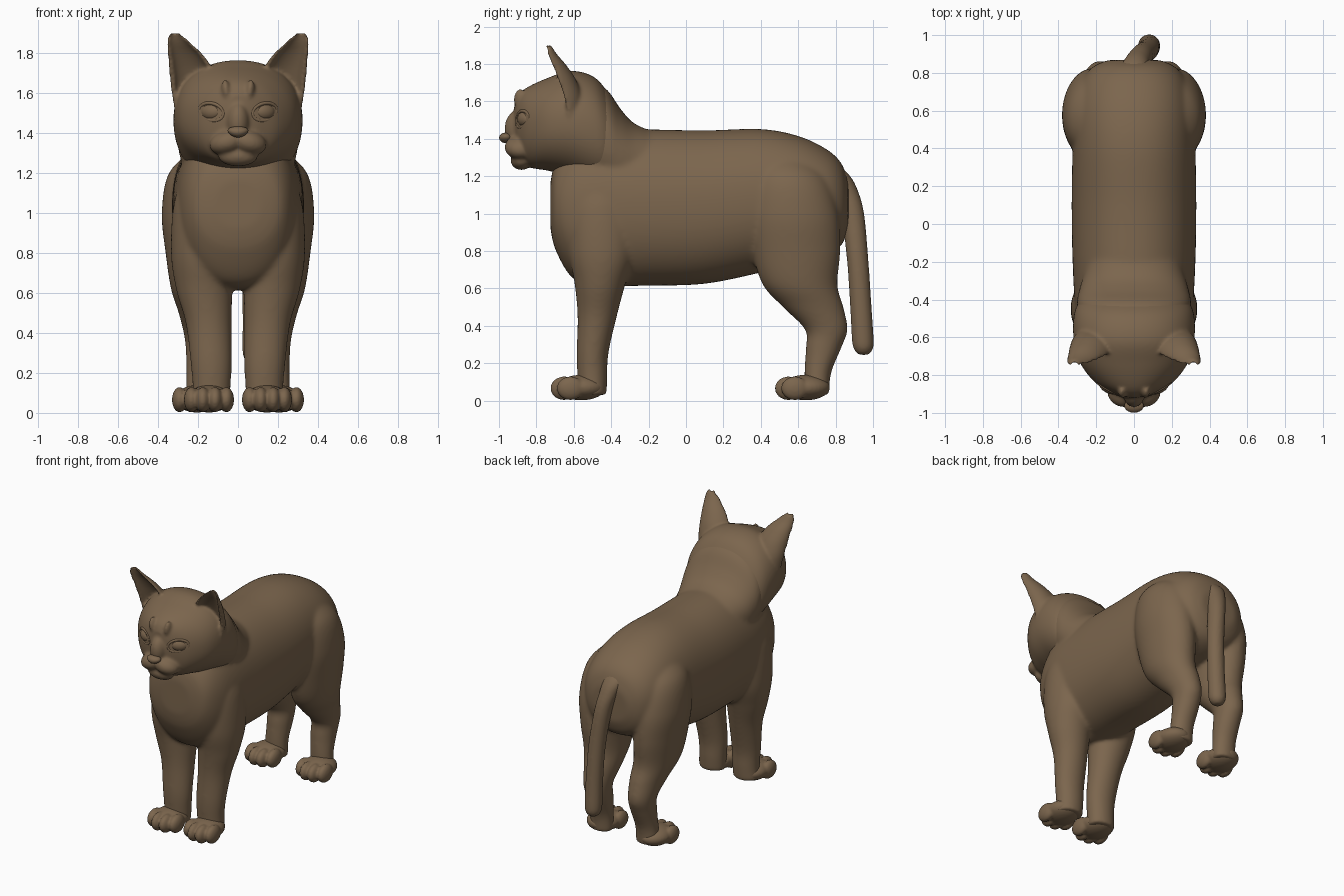
import bpy, bmesh, math
from mathutils import Vector, Matrix

if "Cube" in bpy.data.objects:
    bpy.data.objects.remove(bpy.data.objects["Cube"], do_unlink=True)

fur = bpy.data.materials.new("brown fur")
fur.use_nodes = True
fur.diffuse_color = (0.2, 0.132, 0.075, 1)
fur.node_tree.nodes["Principled BSDF"].inputs["Base Color"].default_value = fur.diffuse_color


def smooth_rows(rows, steps=8):
    """Catmull-Rom interpolation between rows of ring values."""
    out = []
    for i in range(len(rows) - 1):
        quad = [Vector(rows[max(0, min(len(rows) - 1, i + k))]) for k in (-1, 0, 1, 2)]
        a, b, c, d = quad
        for s in range(steps):
            t = s / steps
            out.append(0.5 * (2 * b + (c - a) * t + (2 * a - 5 * b + 4 * c - d) * t * t
                              + (3 * b - a - 3 * c + d) * t ** 3))
    return out + [Vector(rows[-1])]


def skin(bm, rings):
    """Closed tube through rings of points."""
    loops = [[bm.verts.new(p) for p in ring] for ring in rings]
    n = len(loops[0])
    for lo, hi in zip(loops, loops[1:]):
        for i in range(n):
            j = (i + 1) % n
            bm.faces.new((lo[i], lo[j], hi[j], hi[i]))
    bm.faces.new(loops[0][::-1])
    bm.faces.new(loops[-1])


ANGLES = [i * math.tau / 72 for i in range(72)]


def trunk(bm, rows, power):
    """Rows are y, bottom, top, half width."""
    def bend(v):
        return math.copysign(abs(v) ** power, v)
    skin(bm, [[(w * bend(math.cos(a)), y, (lo + hi) / 2 + (hi - lo) / 2 * bend(math.sin(a)))
               for a in ANGLES] for y, lo, hi, w in smooth_rows(rows)])


def limb(bm, rows, side=1):
    """Rows are z, x, y, x radius, y radius."""
    skin(bm, [[(side * (x + rx * math.cos(a)), y + ry * math.sin(a), z) for a in ANGLES]
              for z, x, y, rx, ry in smooth_rows(rows)])


def ear(bm, rows, side):
    """Hollow shell open to the front."""
    half = [i * math.pi / 24 for i in range(25)]
    rings = []
    for z, x, y, rx, ry in smooth_rows(rows):
        back = [(side * (x + rx * math.cos(a)), y + ry * math.sin(a), z) for a in half]
        hollow = [(side * (x + 0.76 * rx * math.cos(a)), y + 0.5 * ry * math.sin(a), z)
                  for a in reversed(half)]
        rings.append(back + hollow)
    skin(bm, rings)


def blob(bm, centre, radii, turn=0, axis='Y'):
    mat = (Matrix.Translation(centre) @ Matrix.Rotation(turn, 4, axis)
           @ Matrix.Diagonal((*radii, 1)))
    bmesh.ops.create_uvsphere(bm, u_segments=32, v_segments=20, radius=1, matrix=mat)


def finish(bm, name, voxel=0, rounds=0):
    """Make an object; with a voxel size, fuse its pieces and relax the joins."""
    bmesh.ops.recalc_face_normals(bm, faces=bm.faces)
    for f in bm.faces:
        f.smooth = True
    mesh = bpy.data.meshes.new(name)
    bm.to_mesh(mesh)
    bm.free()
    mesh.materials.append(fur)
    ob = bpy.data.objects.new(name, mesh)
    bpy.context.collection.objects.link(ob)
    if voxel:
        remesh = ob.modifiers.new("fuse", 'REMESH')
        remesh.mode = 'VOXEL'
        remesh.voxel_size = voxel
        remesh.use_smooth_shade = True
        relax = ob.modifiers.new("relax", 'SMOOTH')
        relax.factor = 0.5
        relax.iterations = rounds


body = bmesh.new()
# Torso
trunk(body, [(-.725, .92, 1.17, .12), (-.695, .8, 1.28, .22), (-.6, .65, 1.4, .28),
             (-.45, .615, 1.45, .31), (-.2, .615, 1.45, .325), (.1, .625, 1.445, .33),
             (.4, .685, 1.452, .325), (.6, .74, 1.415, .315), (.75, .78, 1.345, .28),
             (.83, .83, 1.27, .22), (.868, .92, 1.17, .14)], 0.92)
# Neck
trunk(body, [(-.6, 1.15, 1.66, .25), (-.5, 1.12, 1.7, .29), (-.42, 1.1, 1.66, .303),
             (-.35, 1.08, 1.56, .29), (-.28, 1.08, 1.485, .27), (-.18, 1.08, 1.44, .24),
             (-.08, 1.1, 1.41, .2)], 0.92)
for side in (-1, 1):
    # Front leg and shoulder
    limb(body, [(.03, .137, -.5, .095, .075), (.12, .132, -.5, .095, .08),
                (.25, .134, -.5, .103, .085), (.45, .147, -.475, .115, .105),
                (.62, .17, -.46, .14, .135), (.8, .19, -.45, .145, .175),
                (1.05, .195, -.45, .125, .17), (1.25, .15, -.45, .1, .12)], side)
    # Hind leg and haunch
    limb(body, [(.03, .185, .7, .085, .065), (.15, .18, .705, .08, .072),
                (.28, .175, .735, .085, .095), (.38, .178, .75, .09, .114),
                (.5, .184, .68, .113, .162), (.62, .2, .61, .135, .2),
                (.8, .212, .59, .15, .235), (1, .218, .575, .163, .24),
                (1.2, .19, .55, .155, .2), (1.33, .12, .51, .09, .1)], side)
finish(body, "body", 0.011, 18)

tail = bmesh.new()
limb(tail, [(.245, .08, .95, .02, .02), (.255, .08, .949, .036, .036),
            (.28, .08, .948, .052, .052), (.33, .08, .945, .058, .058),
            (.5, .08, .935, .057, .057), (.75, .07, .918, .057, .057),
            (1, .04, .89, .058, .062), (1.13, .015, .85, .066, .066),
            (1.21, 0, .8, .08, .07), (1.28, 0, .73, .09, .06)])
finish(tail, "tail", 0.01, 4)

head = bmesh.new()
# Skull
trunk(head, [(-.918, 1.38, 1.59, .05), (-.893, 1.31, 1.64, .12), (-.84, 1.25, 1.68, .205),
             (-.74, 1.23, 1.725, .283), (-.62, 1.2, 1.763, .318), (-.5, 1.15, 1.735, .32),
             (-.42, 1.14, 1.65, .295), (-.34, 1.2, 1.5, .22)], 0.92)
# Muzzle bridge and chin
blob(head, (0, -.895, 1.455), (.058, .075, .1))
blob(head, (0, -.88, 1.285), (.1, .058, .052))
for side in (-1, 1):
    # Whisker pads and brow folds
    blob(head, (side * .05, -.885, 1.355), (.095, .085, .062), side * .3)
    blob(head, (side * .06, -.887, 1.61), (.022, .034, .058), side * .12)
    # Ears
    ear(head, [(1.52, .24, -.63, .08, .07), (1.62, .235, -.65, .1, .095),
               (1.71, .235, -.68, .11, .095), (1.79, .262, -.712, .09, .075),
               (1.85, .295, -.738, .06, .05), (1.885, .312, -.747, .038, .036),
               (1.9, .315, -.748, .018, .028)], side)
finish(head, "head", 0.009, 9)

# Paws with four toes
for side, label in ((-1, "right"), (1, "left")):
    for end, x, y in (("front", .145, -.56), ("hind", .205, .64)):
        paw = bmesh.new()
        blob(paw, (side * x, y, .07), (.112, .13, .068))
        for shift, reach in ((-.087, .058), (-.031, .092), (.031, .092), (.087, .058)):
            blob(paw, (side * (x + shift), y - reach, .066), (.038, .073, .063))
        finish(paw, label + "_" + end + "_paw", 0.008, 4)

# Nose
nose = bmesh.new()
blob(nose, (0, -.963, 1.405), (.05, .036, .028))
for v in nose.verts:
    v.co.x *= 1 + (v.co.z - 1.405) * 9
finish(nose, "nose")

# Eyes and eyelids
for side, label in ((-1, "right"), (1, "left")):
    eye = bmesh.new()
    blob(eye, (side * .132, -.86, 1.505), (.058, .036, .042), side * .5, 'Z')
    finish(eye, label + "_eye")
    curve = bpy.data.curves.new(label + "_eyelids", 'CURVE')
    curve.dimensions = '3D'
    curve.bevel_depth = 0.009
    curve.bevel_resolution = 3
    line = curve.splines.new('POLY')
    line.points.add(31)
    line.use_cyclic_u = True
    for i, p in enumerate(line.points):
        a = i * math.tau / 32
        x, z = .06 * math.cos(a), .043 * math.sin(a)
        p.co = (side * (.132 + x), -.879 + .55 * x + 2 * x * x, 1.505 + z + .15 * x, 1)
    curve.materials.append(fur)
    bpy.context.collection.objects.link(bpy.data.objects.new(label + "_eyelids", curve))
